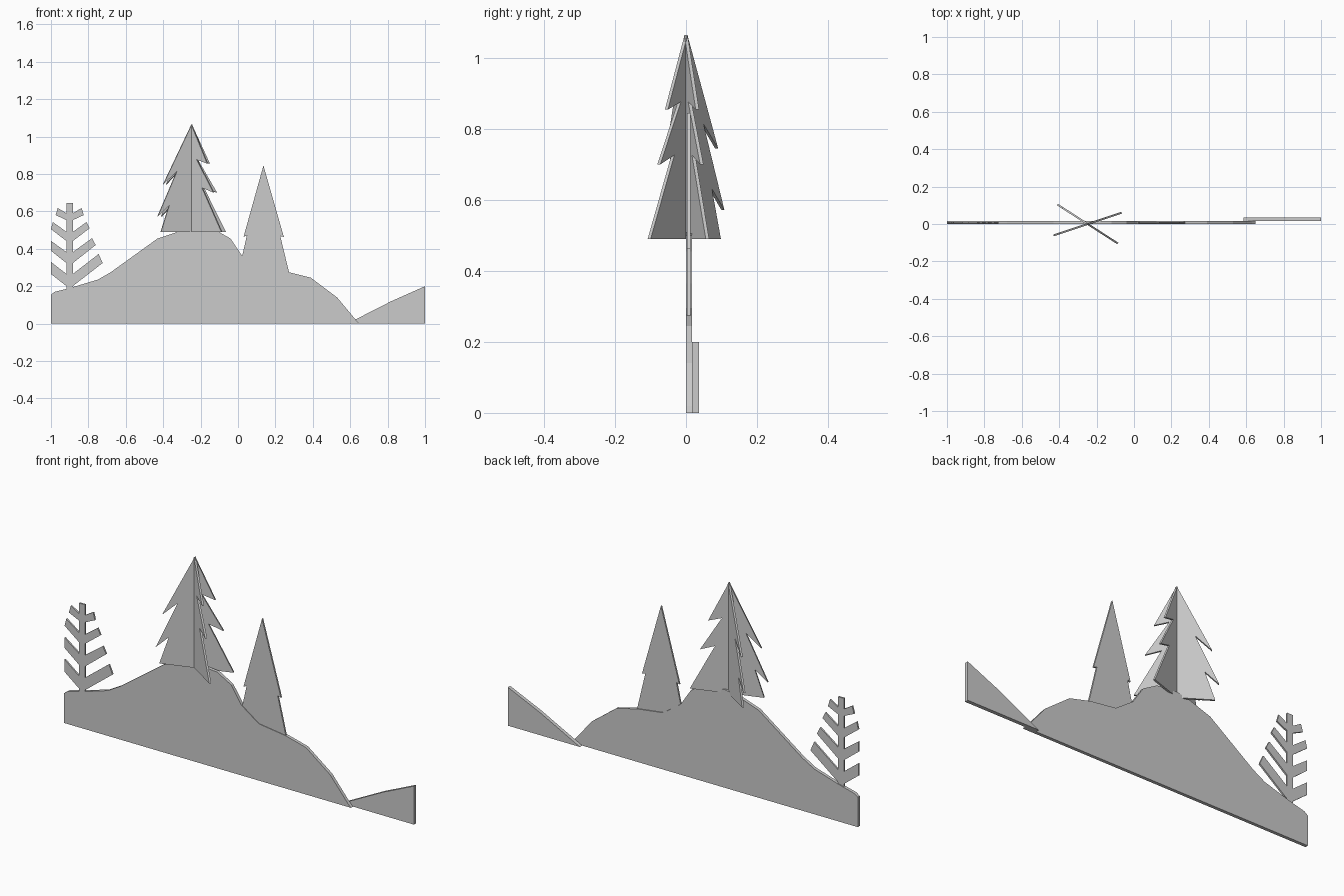
import bpy, bmesh
from math import radians
from mathutils import Matrix

if "Cube" in bpy.data.objects:
    bpy.data.objects.remove(bpy.data.objects["Cube"])


def slab(name, outline, y0, y1):
    """Flat cut-out: an x/z outline extruded from y0 to y1."""
    bm = bmesh.new()
    face = bm.faces.new([bm.verts.new((x, y0, z)) for x, z in outline])
    ext = bmesh.ops.extrude_face_region(bm, geom=[face], use_keep_orig=True)
    verts = [g for g in ext["geom"] if isinstance(g, bmesh.types.BMVert)]
    bmesh.ops.translate(bm, verts=verts, vec=(0, y1 - y0, 0))
    bmesh.ops.recalc_face_normals(bm, faces=bm.faces)
    mesh = bpy.data.meshes.new(name)
    bm.to_mesh(mesh)
    bm.free()
    obj = bpy.data.objects.new(name, mesh)
    bpy.context.collection.objects.link(obj)
    return obj


# Main hill and the small hill behind its right end
slab("main_hill", [
    (-1, 0), (-1, 0.155), (-0.98, 0.17), (-0.9, 0.19), (-0.75, 0.235),
    (-0.68, 0.275), (-0.43, 0.455), (-0.31, 0.495), (-0.24, 0.51),
    (-0.12, 0.5), (-0.04, 0.455), (0.02, 0.365), (0.12, 0.295),
    (0.27, 0.275), (0.39, 0.245), (0.53, 0.14), (0.63, 0.02), (0.65, 0)],
    0, 0.017)
slab("small_hill", [(0.585, 0), (0.82, 0.12), (1, 0.2), (1, 0)], 0.017, 0.036)

# Plain flat tree, rooted in the hill
slab("flat_tree", [
    (0.136, 0.845), (0.03, 0.465), (0.047, 0.47), (0.02, 0.35), (0.02, 0.28),
    (0.275, 0.265), (0.226, 0.468), (0.245, 0.463)], 0.003, 0.012)

# Large tree: two copies of one jagged panel crossing at the trunk axis
panel = [
    (0, 1.065), (-0.16, 0.745), (-0.083, 0.815), (-0.192, 0.572),
    (-0.127, 0.632), (-0.174, 0.49), (0.192, 0.49), (0.068, 0.727),
    (0.142, 0.70), (0.034, 0.877), (0.102, 0.855)]
for i, angle in enumerate((-32.8, 18.4)):
    tree = slab(f"crossed_tree_panel_{i + 1}", panel, -0.005, 0.005)
    tree.data.transform(Matrix.Translation((-0.248, 0, 0))
                        @ Matrix.Rotation(radians(angle), 4, "Z"))

# Branched tree: (upper root z, upper tip, lower tip, lower root z) per branch
branches = [
    (0.59, (0.064, 0.618), (0.075, 0.58), 0.553),
    (0.49, (0.09, 0.543), (0.107, 0.51), 0.441),
    (0.382, (0.12, 0.457), (0.139, 0.42), 0.323),
    (0.265, (0.155, 0.372), (0.176, 0.324), 0.2)]
TRUNK = 0.0165


def side(limit):
    """One side of the tree from top to bottom, branches cut off at limit."""
    pts = [(TRUNK, 0.645)]
    for zu, up, low, zl in branches:
        ends = []
        for root, (x, z) in ((zu, up), (zl, low)):
            t = min(1, (limit - TRUNK) / (x - TRUNK))
            ends.append((TRUNK + t * (x - TRUNK), root + t * (z - root)))
        pts += [(TRUNK, zu), *ends, (TRUNK, zl)]
    return pts + [(TRUNK, 0.16)]


right = [(-0.9 + x, z) for x, z in side(1)]
left = [(-0.9 - x, z) for x, z in side(0.1)]
slab("branched_tree", right + left[::-1], 0.003, 0.012)
